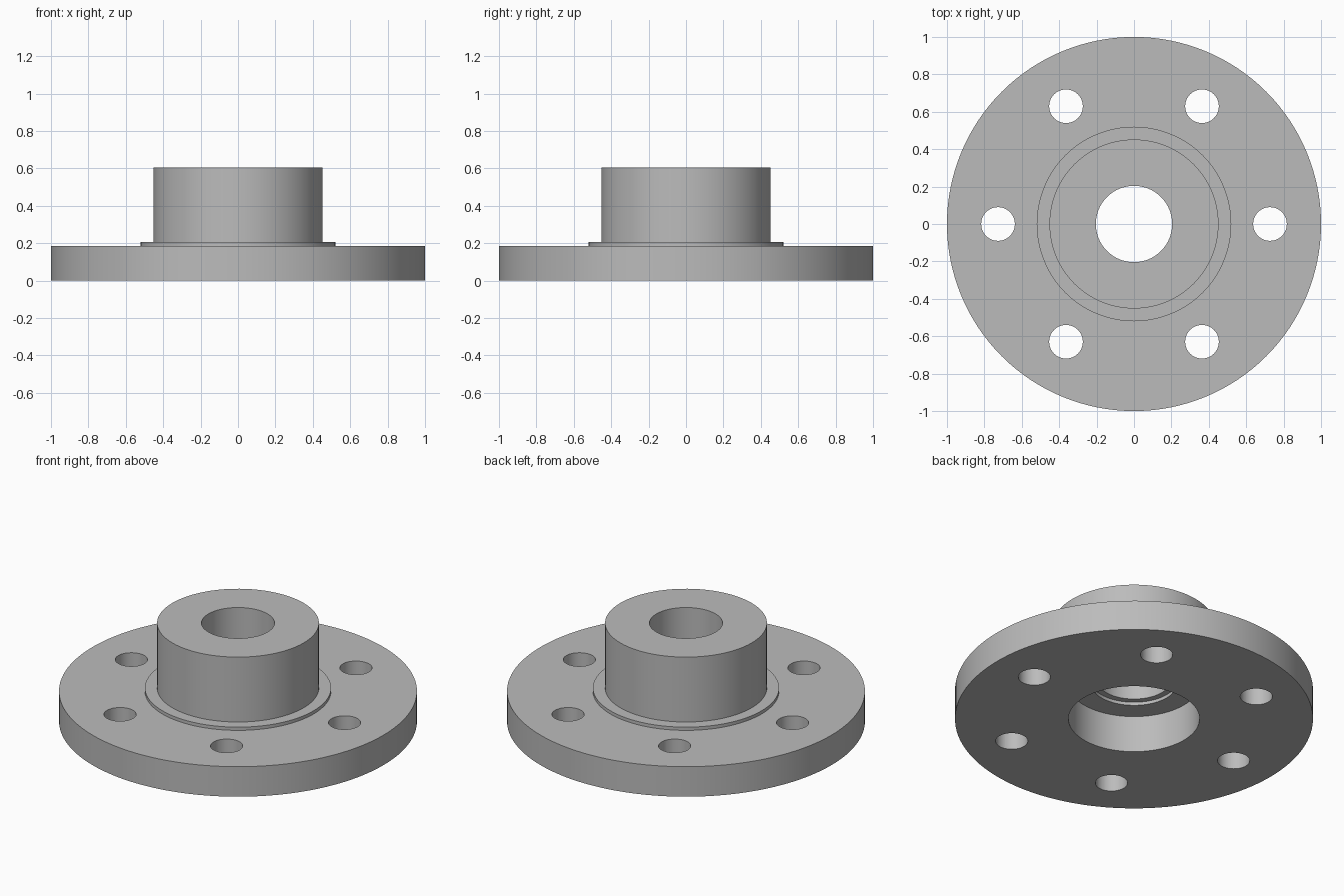
import bpy
import bmesh
from math import cos, sin, tau, radians

SEGMENTS = 128
BOLT_COUNT = 6
BOLT_CIRCLE = 0.727
BOLT_RADIUS = 0.09

cube = bpy.data.objects.get("Cube")
if cube:
    bpy.data.objects.remove(cube, do_unlink=True)

# Plain grey metal
metal = bpy.data.materials.new("grey_metal")
grey = (0.5, 0.5, 0.5, 1.0)
metal.use_nodes = True
metal.diffuse_color = grey
metal.node_tree.nodes["Principled BSDF"].inputs["Base Color"].default_value = grey


def add_object(name, bm):
    bmesh.ops.recalc_face_normals(bm, faces=bm.faces)
    mesh = bpy.data.meshes.new(name)
    bm.to_mesh(mesh)
    bm.free()
    mesh.materials.append(metal)
    obj = bpy.data.objects.new(name, mesh)
    bpy.context.collection.objects.link(obj)
    return obj


def lathe(name, profile):
    """Revolve a closed (radius, height) profile around z."""
    bm = bmesh.new()
    rings = []
    for r, z in profile:
        rings.append([bm.verts.new((r * cos(tau * i / SEGMENTS), r * sin(tau * i / SEGMENTS), z))
                      for i in range(SEGMENTS)])
    for a, b in zip(rings, rings[1:] + rings[:1]):
        for i in range(SEGMENTS):
            j = (i + 1) % SEGMENTS
            bm.faces.new((a[i], a[j], b[j], b[i]))
    return add_object(name, bm)


# Disc, raised ring and hub outside; bore, shallow step and counterbore inside
flange = lathe("hub_flange", [
    (1.0, 0.0), (1.0, 0.185),
    (0.52, 0.185), (0.52, 0.205),
    (0.452, 0.205), (0.452, 0.605),
    (0.204, 0.605), (0.204, 0.246),
    (0.24, 0.246), (0.24, 0.226),
    (0.366, 0.226), (0.366, 0.0),
])

# Bolt hole cutters, evenly spaced on the bolt circle
bm = bmesh.new()
for k in range(BOLT_COUNT):
    angle = tau * k / BOLT_COUNT
    made = bmesh.ops.create_cone(bm, cap_ends=True, segments=48, radius1=BOLT_RADIUS,
                                 radius2=BOLT_RADIUS, depth=0.6)
    bmesh.ops.translate(bm, verts=made["verts"],
                        vec=(BOLT_CIRCLE * cos(angle), BOLT_CIRCLE * sin(angle), 0.1))
cutter = add_object("bolt_hole_cutter", bm)
cutter.hide_render = True

# Cut the holes, then smooth the round walls
cut = flange.modifiers.new("bolt_holes", "BOOLEAN")
cut.operation = "DIFFERENCE"
cut.solver = "EXACT"
cut.object = cutter
bpy.ops.object.select_all(action="DESELECT")
flange.select_set(True)
bpy.context.view_layer.objects.active = flange
bpy.ops.object.modifier_apply(modifier=cut.name)
bpy.data.objects.remove(cutter, do_unlink=True)
bpy.ops.object.shade_smooth_by_angle(angle=radians(30))
